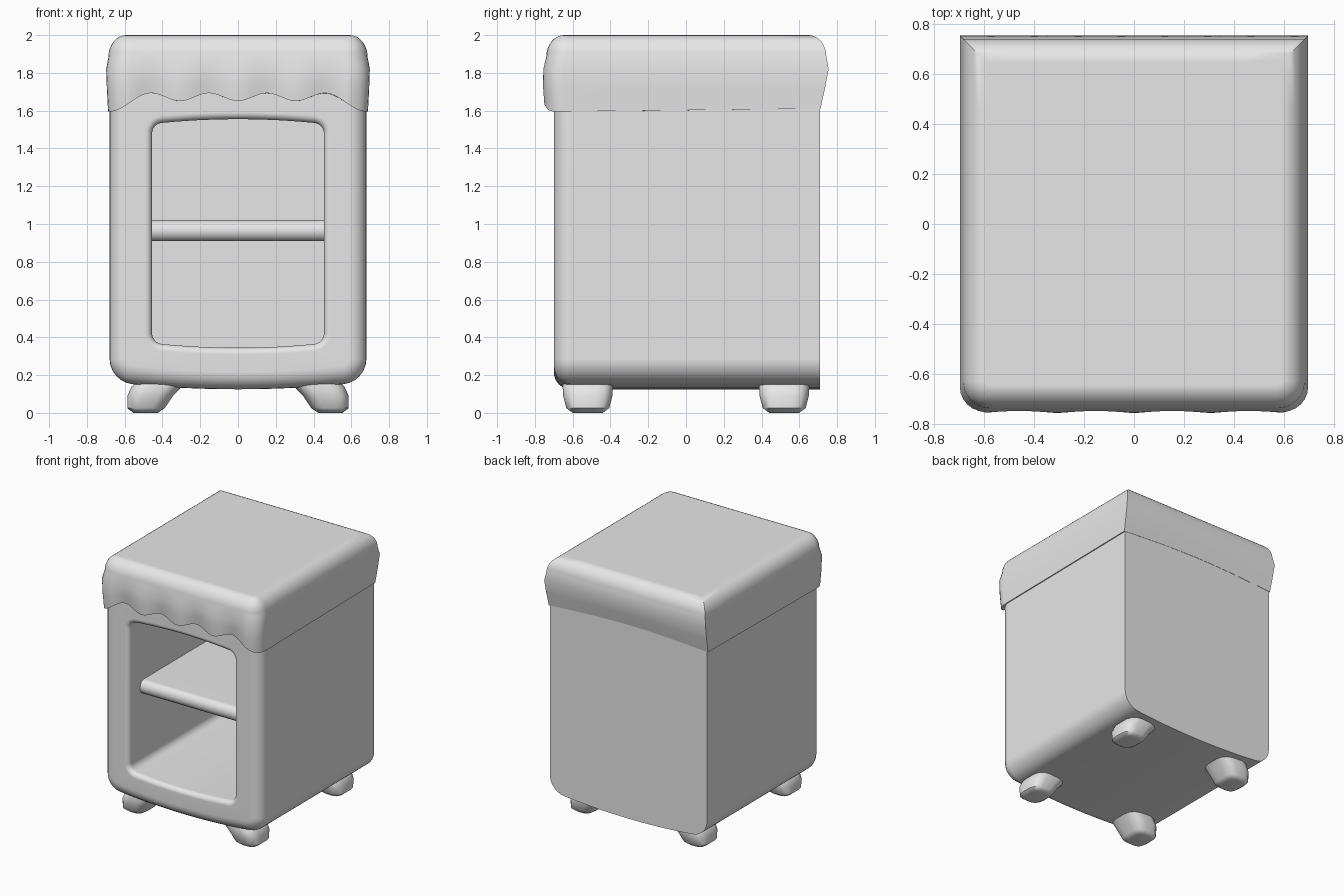
import bpy, bmesh
from math import sin, cos, pi

cube = bpy.data.objects.get("Cube")
if cube:
    bpy.data.objects.remove(cube, do_unlink=True)

GREY = (0.8, 0.8, 0.8, 1)
mat = bpy.data.materials.new("plain grey")
mat.use_nodes = True
mat.diffuse_color = GREY
mat.node_tree.nodes["Principled BSDF"].inputs["Base Color"].default_value = GREY


def loft(name, rings, smooth=40):
    """Skin a list of equal-length closed rings and cap both ends."""
    bm = bmesh.new()
    loops = [[bm.verts.new(p) for p in ring] for ring in rings]
    n = len(loops[0])
    for a, b in zip(loops, loops[1:]):
        for i in range(n):
            j = (i + 1) % n
            bm.faces.new((a[i], a[j], b[j], b[i]))
    bm.faces.new(loops[0])
    bm.faces.new(loops[-1])
    bmesh.ops.recalc_face_normals(bm, faces=bm.faces)
    mesh = bpy.data.meshes.new(name)
    bm.to_mesh(mesh)
    bm.free()
    mesh.materials.append(mat)
    obj = bpy.data.objects.new(name, mesh)
    bpy.context.collection.objects.link(obj)
    bpy.ops.object.select_all(action='DESELECT')
    obj.select_set(True)
    bpy.context.view_layer.objects.active = obj
    bpy.ops.object.shade_smooth_by_angle(angle=smooth * pi / 180)
    mod = obj.modifiers.new("Even shading", 'WEIGHTED_NORMAL')
    mod.keep_sharp = True
    return obj


def panel_ring(y, hw, z0, z1, r, bow, arc=6, span=12):
    """Rounded rectangle facing the front, with bowed top and bottom."""
    pts = []
    corners = [(1, z1 - r, 0), (-1, z1 - r, 1), (-1, z0 + r, 2), (1, z0 + r, 3)]
    for sx, cz, q in corners:
        for i in range(arc + 1):
            a = (q + i / arc) * pi / 2
            pts.append((sx * (hw - r) + r * cos(a), cz + r * sin(a)))
        if q in (0, 2):
            z = z1 if q == 0 else z0
            for i in range(1, span):
                pts.append((sx * (hw - r) * (1 - 2 * i / span), z))
    mid = (z0 + z1) / 2
    return [(x, y, z + (bow if z > mid else -bow) * (1 - (x / hw) ** 2))
            for x, z in pts]


# Cabinet body: outer shell, rounded front, lipped opening and hollow inside
STEPS = 6
rings = [panel_ring(0.71, 0.68, 0.165, 1.88, 0.12, 0.04)]
for i in range(STEPS + 1):
    a = i / STEPS * pi / 2
    d = 0.09 * (1 - cos(a))
    rings.append(panel_ring(-0.61 - 0.09 * sin(a), 0.68 - d, 0.165 + d,
                            1.88 - d, 0.12 - d, 0.04))
for i in range(STEPS + 1):
    a = i / STEPS * pi / 2
    d = 0.035 * (1 - sin(a))
    rings.append(panel_ring(-0.665 - 0.035 * cos(a), 0.455 + d, 0.37 - d,
                            1.53 + d, 0.05 + d, 0.025))
rings.append(panel_ring(0.66, 0.455, 0.37, 1.53, 0.05, 0.025))
loft("cabinet_body", rings)

# Shelf with a rounded front edge
profile = [(0.67, 0.91), (0.67, 1.02)]
for i in range(9):
    a = i / 8 * pi
    profile.append((-0.51 - 0.05 * sin(a), 0.965 + 0.055 * cos(a)))
loft("shelf", [[(x, y, z) for y, z in profile] for x in (-0.47, 0.47)])


# Draped cover with a scalloped front hem
WAVE = 2 * pi / 0.307


def hem_height(side, x, t):
    if side == "front":
        e = abs(x)
        if e < 0.46:
            return 1.672 - 0.021 * cos(WAVE * e)
        return 1.644 + 0.049 * cos(pi * min((e - 0.46) / 0.22, 1))
    if side == "back":
        return 1.61 + 0.03 * sin(pi * t)
    return 1.595 + 0.015 * t


def cover_ring(hx, yf, yb, r, height, fold=0.0):
    pts = []

    def add(side, x, y, t=0):
        pts.append((x, y, height(hem_height(side, x, t))))

    for i in range(61):
        x = (hx - r) * (i / 30 - 1)
        add("front", x, yf - fold * cos(WAVE * x))
    for i in range(1, 7):
        a = i / 6 * pi / 2
        add("front", hx - r + r * sin(a), yf + r - r * cos(a))
    for i in range(1, 7):
        add("side", hx, yf + r + (yb - yf - r) * i / 6, i / 6)
    for i in range(1, 9):
        add("back", hx * (1 - i / 4), yb, i / 8)
    for i in range(5, -1, -1):
        add("side", -hx, yf + r + (yb - yf - r) * i / 6, i / 6)
    for i in range(5, 0, -1):
        a = i / 6 * pi / 2
        add("front", -hx + r - r * sin(a), yf + r - r * cos(a))
    return pts


rings = [
    cover_ring(0.665, -0.69, 0.695, 0.1, lambda h: h),
    cover_ring(0.688, -0.742, 0.712, 0.1, lambda h: h, 0.009),
    cover_ring(0.694, -0.75, 0.735, 0.1, lambda h: (h + 1.82) / 2, 0.007),
    cover_ring(0.698, -0.752, 0.755, 0.1, lambda h: 1.82, 0.003),
]
for i in range(9):
    a = i / 8 * pi / 2
    d = 0.012 + 0.095 * (1 - cos(a))
    top = 1.885 + 0.115 * sin(a)
    rings.append(cover_ring(0.698 - d, -0.752 + d, 0.755 - d, 0.12 - d,
                            lambda h, top=top: top))
loft("cover", rings)


# Four stubby feet splayed outwards: height, centre, half width, half depth
FOOT = [(0.0, 0.49, 0.065, 0.08), (0.025, 0.487, 0.1, 0.115),
        (0.09, 0.465, 0.122, 0.132), (0.14, 0.43, 0.135, 0.135),
        (0.19, 0.38, 0.13, 0.125)]


def soft(v):
    """Push a circle coordinate out towards a rounded square."""
    return (1 if v > 0 else -1) * abs(v) ** 0.65


for depth, sy in (("front", -1), ("back", 1)):
    for side, sx in (("left", 1), ("right", -1)):
        rings = []
        for z, cx, hx, hy in FOOT:
            ring = []
            for i in range(16):
                a = (i + 0.5) / 16 * 2 * pi
                ring.append((sx * (cx + hx * soft(cos(a))),
                             sy * 0.52 + hy * soft(sin(a)), z))
            rings.append(ring)
        loft(f"{depth}_{side}_foot", rings, 50)
